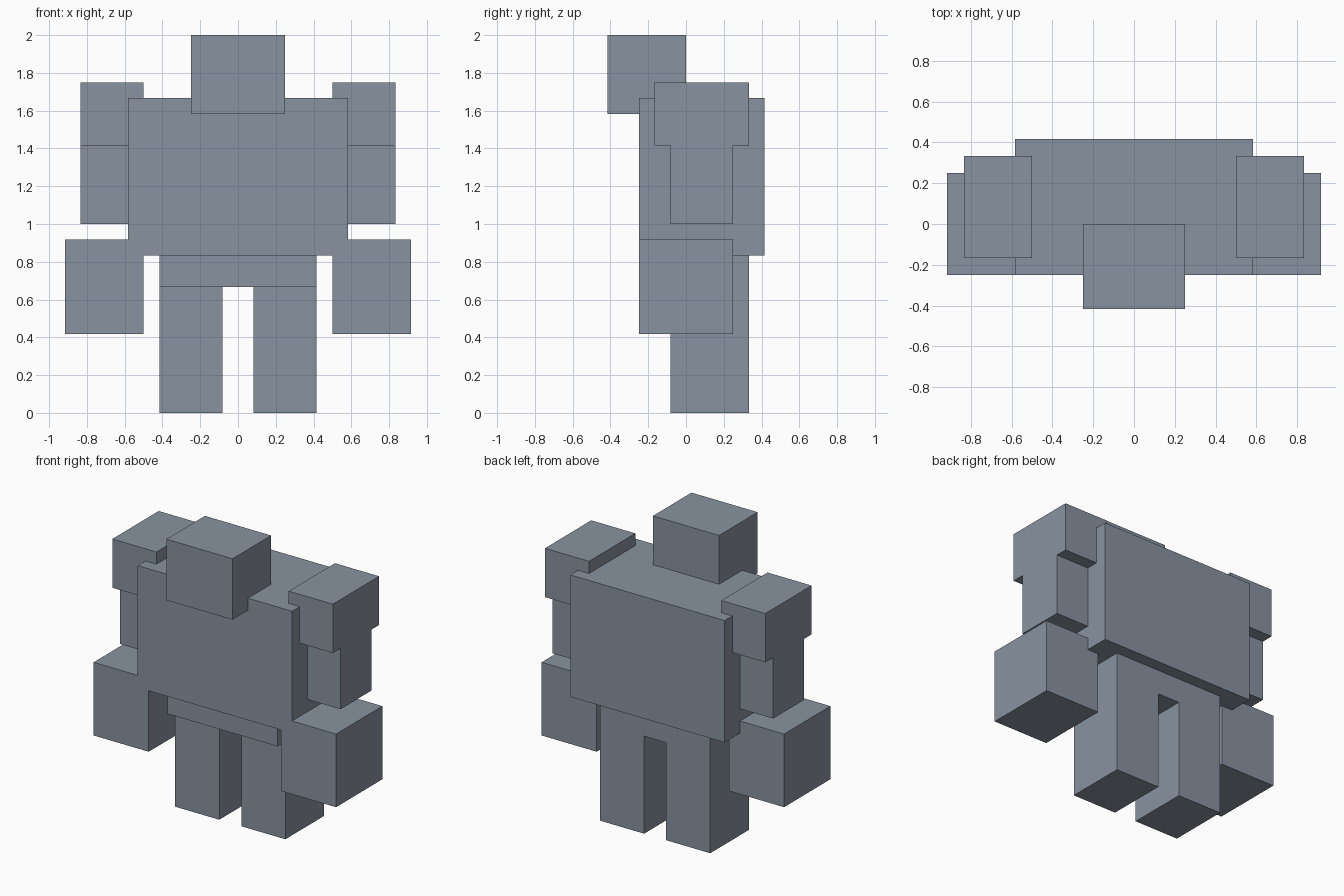
import bpy

cube = bpy.data.objects.get("Cube")
if cube:
    bpy.data.objects.remove(cube, do_unlink=True)

# Single slate grey material
slate = bpy.data.materials.new("slate_grey")
slate.use_nodes = True
COLOR = (0.25, 0.29, 0.35, 1.0)
slate.diffuse_color = COLOR
bsdf = next(n for n in slate.node_tree.nodes if n.type == 'BSDF_PRINCIPLED')
bsdf.inputs["Base Color"].default_value = COLOR

U = 1 / 12  # block unit: the figure is 24 units tall


def block(name, x, y, z):
    """Box from (min, max) ranges in block units."""
    ranges = (x, y, z)
    bpy.ops.mesh.primitive_cube_add(
        size=1, location=[(a + b) / 2 * U for a, b in ranges])
    obj = bpy.context.object
    obj.name = obj.data.name = name
    size = [(b - a) * U for a, b in ranges]
    for v in obj.data.vertices:
        v.co = [c * s for c, s in zip(v.co, size)]
    obj.data.materials.append(slate)
    return obj


# Central parts
block("head", (-3, 3), (-5, 0), (19, 24))
block("torso", (-7, 7), (-3, 5), (10, 20))
block("pelvis", (-5, 5), (-2, 4), (8, 10))

# Paired parts, given for the left side and mirrored to the right
limbs = {
    "shoulder": ((6, 10), (-2, 4), (17, 21)),
    "upper_arm": ((6, 10), (-1, 3), (12, 17)),
    "fist": ((6, 11), (-3, 3), (5, 11)),
    "leg": ((1, 5), (-1, 4), (0, 8)),
}
for part, (x, y, z) in limbs.items():
    block("left_" + part, x, y, z)
    block("right_" + part, (-x[1], -x[0]), y, z)
